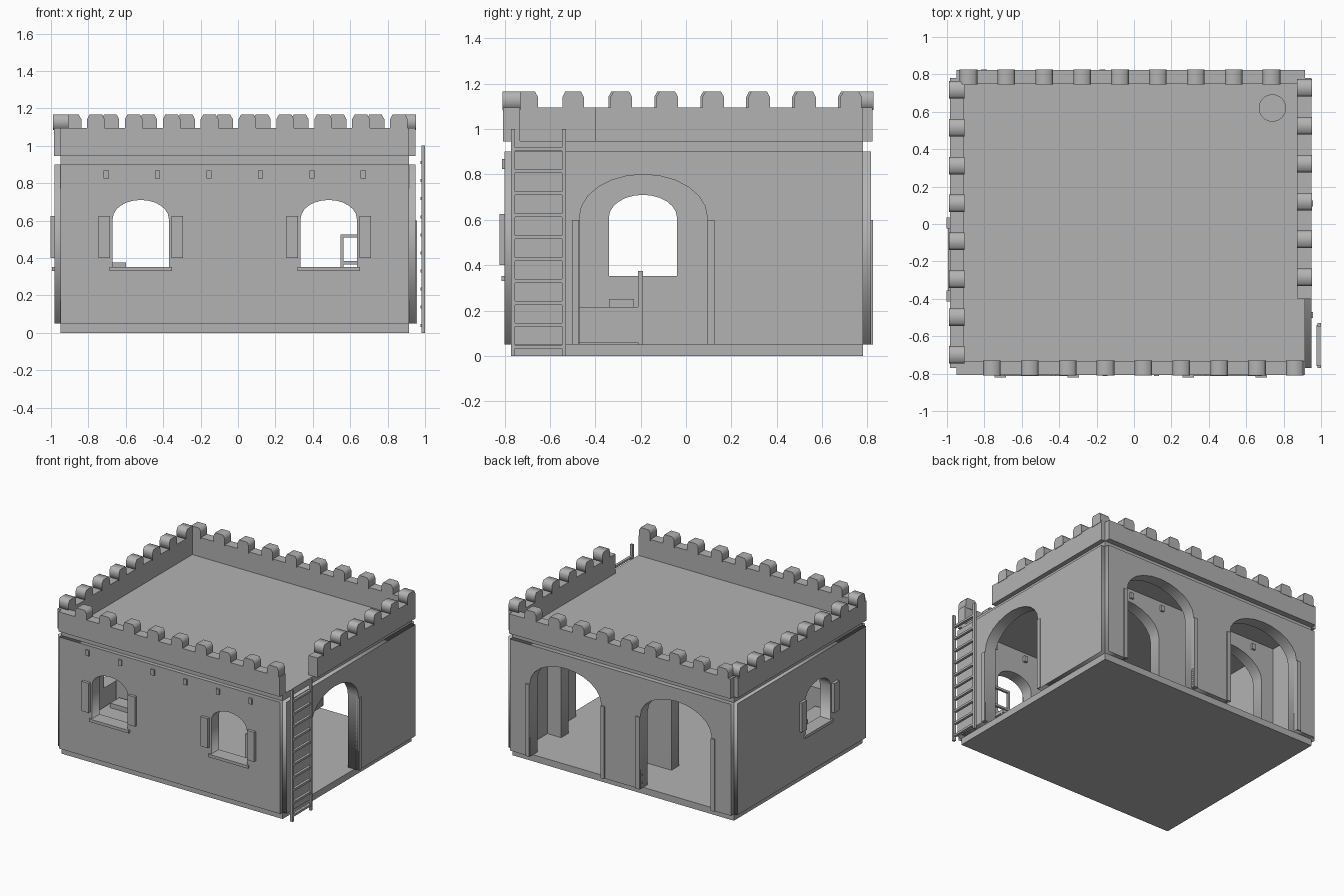
import bpy, bmesh, math
from mathutils import Matrix

if "Cube" in bpy.data.objects:
    bpy.data.objects.remove(bpy.data.objects["Cube"])

mat = bpy.data.materials.new("plain grey")
mat.diffuse_color = (0.448, 0.448, 0.448, 1)
mat.use_nodes = True
mat.node_tree.nodes["Principled BSDF"].inputs["Base Color"].default_value = mat.diffuse_color

FLOOR, TOP = 0.05, 0.90
# local (u, height, depth) -> world, for walls along x and along y
ALONG_X = Matrix(((1, 0, 0, 0), (0, 0, -1, 0), (0, 1, 0, 0), (0, 0, 0, 1)))
ALONG_Y = Matrix(((0, 0, 1, 0), (1, 0, 0, 0), (0, 1, 0, 0), (0, 0, 0, 1)))


def add(name, me):
    me.materials.clear()
    me.materials.append(mat)
    ob = bpy.data.objects.new(name, me)
    bpy.context.collection.objects.link(ob)
    return ob


def box(name, x0, x1, y0, y1, z0, z1):
    bm = bmesh.new()
    bmesh.ops.create_cube(bm, size=1)
    for v in bm.verts:
        v.co = ((x0 + x1) / 2 + v.co.x * (x1 - x0),
                (y0 + y1) / 2 + v.co.y * (y1 - y0),
                (z0 + z1) / 2 + v.co.z * (z1 - z0))
    me = bpy.data.meshes.new(name)
    bm.to_mesh(me)
    bm.free()
    return add(name, me)


def arch(c, hw, z0, n=12):
    # opening outline: straight jambs and an elliptical head
    spring = 0.61
    rise = 0.10 if hw < 0.2 else 0.19
    pts = [(c - hw, z0)]
    for i in range(n + 1):
        a = math.pi * (1 - i / n)
        pts.append((c + hw * math.cos(a), spring + rise * math.sin(a)))
    return pts + [(c + hw, z0)]


def prism(name, outlines, depth, matrix):
    # filled 2D outline with holes, extruded
    cu = bpy.data.curves.new(name, 'CURVE')
    cu.dimensions = '2D'
    cu.fill_mode = 'BOTH'
    cu.extrude = depth / 2
    for pts in outlines:
        sp = cu.splines.new('POLY')
        sp.points.add(len(pts) - 1)
        for p, (u, v) in zip(sp.points, pts):
            p.co = (u, v, 0, 1)
        sp.use_cyclic_u = True
    tmp = bpy.data.objects.new("helper", cu)
    bpy.context.collection.objects.link(tmp)
    bpy.context.view_layer.update()
    me = bpy.data.meshes.new_from_object(
        tmp.evaluated_get(bpy.context.evaluated_depsgraph_get()))
    bpy.data.objects.remove(tmp)
    bpy.data.curves.remove(cu)
    me.transform(matrix)
    bm = bmesh.new()
    bm.from_mesh(me)
    bmesh.ops.remove_doubles(bm, verts=bm.verts, dist=1e-5)
    bmesh.ops.recalc_face_normals(bm, faces=bm.faces)
    bm.to_mesh(me)
    bm.free()
    return add(name, me)


def wall(name, u0, u1, w0, w1, along_x, doors=(), windows=()):
    outer = [(u0, FLOOR)]
    for c, hw in doors:
        outer += arch(c, hw, FLOOR)
    outer += [(u1, FLOOR), (u1, TOP), (u0, TOP)]
    holes = [arch(c, 0.15, 0.35) for c in windows]
    mid = (w0 + w1) / 2
    shift = Matrix.Translation((0, mid, 0) if along_x else (mid, 0, 0))
    prism(name, [outer] + holes, w1 - w0, shift @ (ALONG_X if along_x else ALONG_Y))


def bar(name, along_x, u0, u1, w0, w1, z0, z1):
    # box given along a wall and across it
    if along_x:
        return box(name, u0, u1, w0, w1, z0, z1)
    return box(name, w0, w1, u0, u1, z0, z1)


# floor and roof slabs
box("floor_slab", -0.95, 0.915, -0.77, 0.78, 0, 0.05)
box("roof_slab", -0.95, 0.915, -0.77, 0.78, 0.90, 0.947)

# walls, with an inner wall behind the rear porch
back_doors = [(-0.485, 0.30), (0.445, 0.30)]
wall("front_wall", -0.95, 0.915, -0.80, -0.71, True, windows=(-0.52, 0.485))
wall("back_wall", -0.95, 0.915, 0.725, 0.815, True, doors=back_doors)
wall("inner_wall", -0.90, 0.87, 0.35, 0.44, True, doors=back_doors)
wall("right_wall", -0.77, 0.78, 0.86, 0.95, False, doors=[(-0.188, 0.282)])
wall("left_wall", -0.77, 0.78, -0.98, -0.89, False, windows=(-0.19,))

# window sills and shutters
for along_x, c, face in ((True, -0.52, -0.80), (True, 0.485, -0.80), (False, -0.19, -0.98)):
    bar("window_sill", along_x, c - 0.168, c + 0.168, face - 0.014, face + 0.09, 0.33, 0.352)
    for s in (-1, 1):
        m = c + s * 0.195
        bar("shutter", along_x, m - 0.03, m + 0.03, face - 0.022, face + 0.005, 0.40, 0.625)

# door posts
for c, hw in back_doors:
    for s in (-1, 1):
        m = c + s * (hw + 0.016)
        box("door_post", m - 0.016, m + 0.016, 0.79, 0.825, FLOOR, 0.60)
for m in (-0.487, 0.11):
    box("door_post", 0.93, 0.957, m - 0.016, m + 0.016, FLOOR, 0.60)

# roof beam ends through the front and inner walls
for i in range(6):
    x = -0.705 + 0.275 * i
    box("beam_end", x - 0.014, x + 0.014, -0.812, -0.69, 0.825, 0.868)
    box("beam_end", x - 0.014, x + 0.014, 0.335, 0.455, 0.825, 0.868)

# parapets and chamfered merlons
P0, P1, M1 = 0.945, 1.095, 1.166


def parapet(name, along_x, u0, u1, w0, w1, first, count, step=0.2025):
    bar(name, along_x, u0, u1, w0, w1, P0, P1)
    mid = (w0 + w1) / 2
    shift = Matrix.Translation((0, mid, 0) if along_x else (mid, 0, 0))
    m = shift @ (ALONG_X if along_x else ALONG_Y)
    for i in range(count):
        c = first + i * step
        pts = [(c - 0.047, P1 - 0.01), (c + 0.047, P1 - 0.01), (c + 0.047, 1.142),
               (c + 0.034, M1), (c - 0.034, M1), (c - 0.047, 1.142)]
        prism("merlon", [pts], w1 - w0 + 0.006, m)


parapet("front_parapet", True, -0.95, 0.915, -0.806, -0.732, -0.76, 9)
parapet("back_parapet", True, -0.95, 0.915, 0.75, 0.823, -0.885, 9)
parapet("left_parapet", False, -0.77, 0.78, -0.985, -0.91, -0.70, 8)
parapet("right_parapet", False, -0.40, 0.78, 0.875, 0.95, -0.285, 6)

# round flue cap on the roof
bm = bmesh.new()
bmesh.ops.create_cone(bm, cap_ends=True, segments=32, radius1=0.073, radius2=0.073, depth=0.06,
                      matrix=Matrix.Translation((0.74, 0.62, 0.94)))
me = bpy.data.meshes.new("flue_cap")
bm.to_mesh(me)
bm.free()
add("flue_cap", me)

# ladder
for y in (-0.762, -0.538):
    box("ladder_rail", 0.98, 1.0, y - 0.009, y + 0.009, 0, 1.0)
for i in range(10):
    z = 0.04 + 0.0967 * i
    box("ladder_rung", 0.976, 0.996, -0.76, -0.54, z - 0.008, z + 0.008)

# bed in the front left corner
box("bed", -0.88, -0.60, -0.70, -0.19, 0.06, 0.215)
box("headboard", -0.88, -0.60, -0.212, -0.19, FLOOR, 0.375)
box("pillow", -0.84, -0.64, -0.34, -0.23, 0.21, 0.25)

# chair in the front right corner
for x in (0.557, 0.735):
    box("chair_back_post", x - 0.008, x + 0.008, -0.70, -0.684, FLOOR, 0.525)
    box("chair_front_leg", x - 0.008, x + 0.008, -0.55, -0.534, FLOOR, 0.23)
for z in (0.375, 0.517):
    box("chair_back_rail", 0.55, 0.742, -0.70, -0.684, z - 0.009, z + 0.008)
box("chair_seat", 0.55, 0.742, -0.70, -0.53, 0.22, 0.245)
